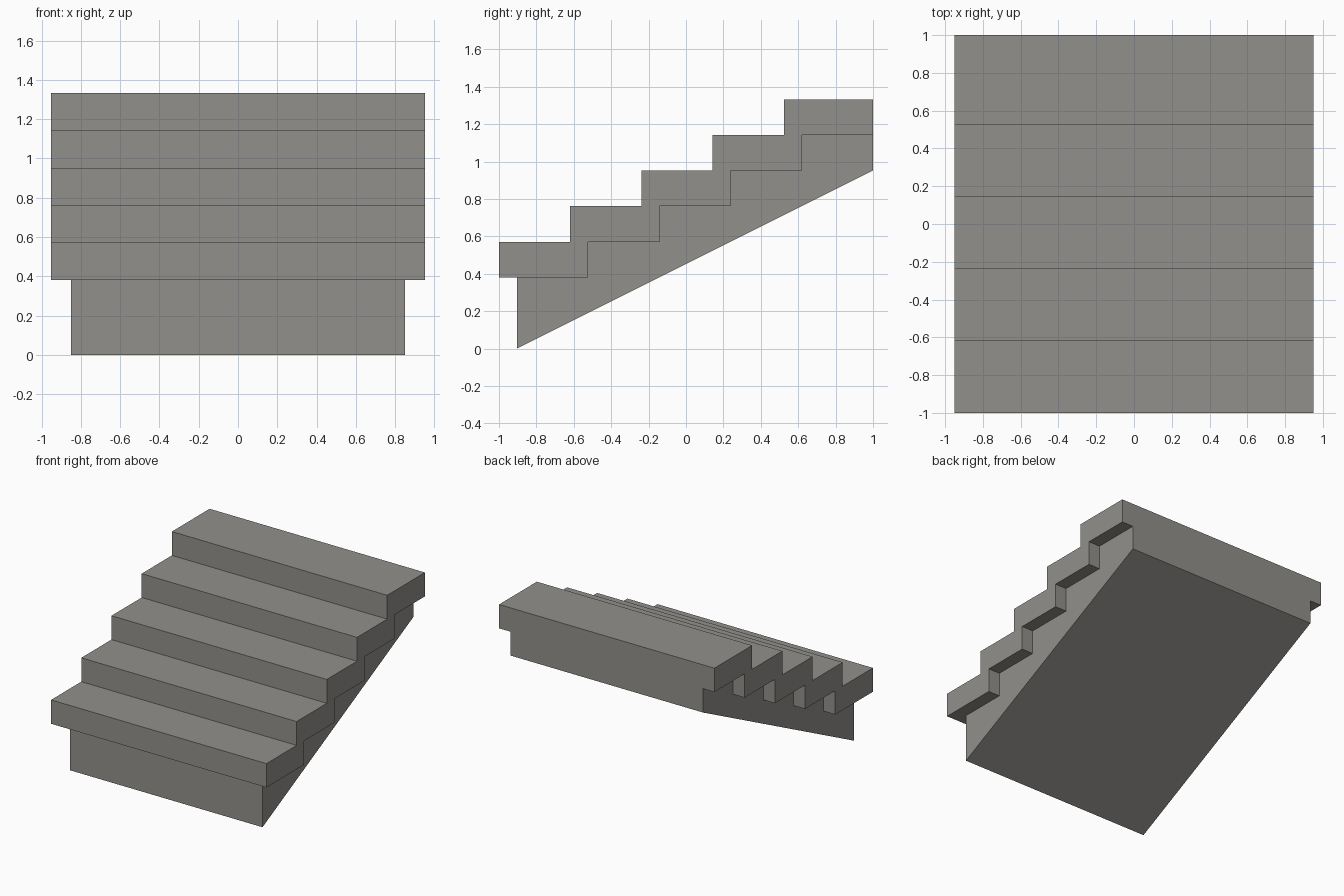
import bpy
import bmesh

if "Cube" in bpy.data.objects:
    bpy.data.objects.remove(bpy.data.objects["Cube"])

U = 2 / 21            # layout module: the flight is 21 modules deep
STEPS = 5
RUN, RISE, TREAD = 4 * U, 2 * U, 5 * U
BASE_Z = 4 * U        # underside of the lowest tread

stone = bpy.data.materials.new("grey stone")
stone.diffuse_color = (0.29, 0.28, 0.258, 1)
stone.use_nodes = True
stone.node_tree.nodes["Principled BSDF"].inputs["Base Color"].default_value = stone.diffuse_color


def extrude_profile(name, profile, half_width):
    """Extrude a closed (y, z) outline symmetrically along x."""
    bm = bmesh.new()
    face = bm.faces.new([bm.verts.new((-half_width, y, z)) for y, z in profile])
    geom = bmesh.ops.extrude_face_region(bm, geom=[face])["geom"]
    moved = [g for g in geom if isinstance(g, bmesh.types.BMVert)]
    bmesh.ops.translate(bm, verts=moved, vec=(2 * half_width, 0, 0))
    bmesh.ops.recalc_face_normals(bm, faces=bm.faces[:])
    mesh = bpy.data.meshes.new(name)
    bm.to_mesh(mesh)
    bm.free()
    mesh.materials.append(stone)
    obj = bpy.data.objects.new(name, mesh)
    bpy.context.collection.objects.link(obj)


# Stepped support with a sloping underside
outline = [(1, 10 * U), (-1 + U, 0)]
for i in range(STEPS):
    z = BASE_Z + i * RISE
    front = -1 + U if i == 0 else -1 + TREAD + (i - 1) * RUN
    outline += [(front, z), (-1 + TREAD + i * RUN, z)]
extrude_profile("stair_support", outline, 0.85)

# Overhanging treads, each a plain slab
for i in range(STEPS):
    y, z = -1 + i * RUN, BASE_Z + i * RISE
    slab = [(y, z), (y + TREAD, z), (y + TREAD, z + RISE), (y, z + RISE)]
    extrude_profile(f"tread_{i + 1}", slab, 0.951)
